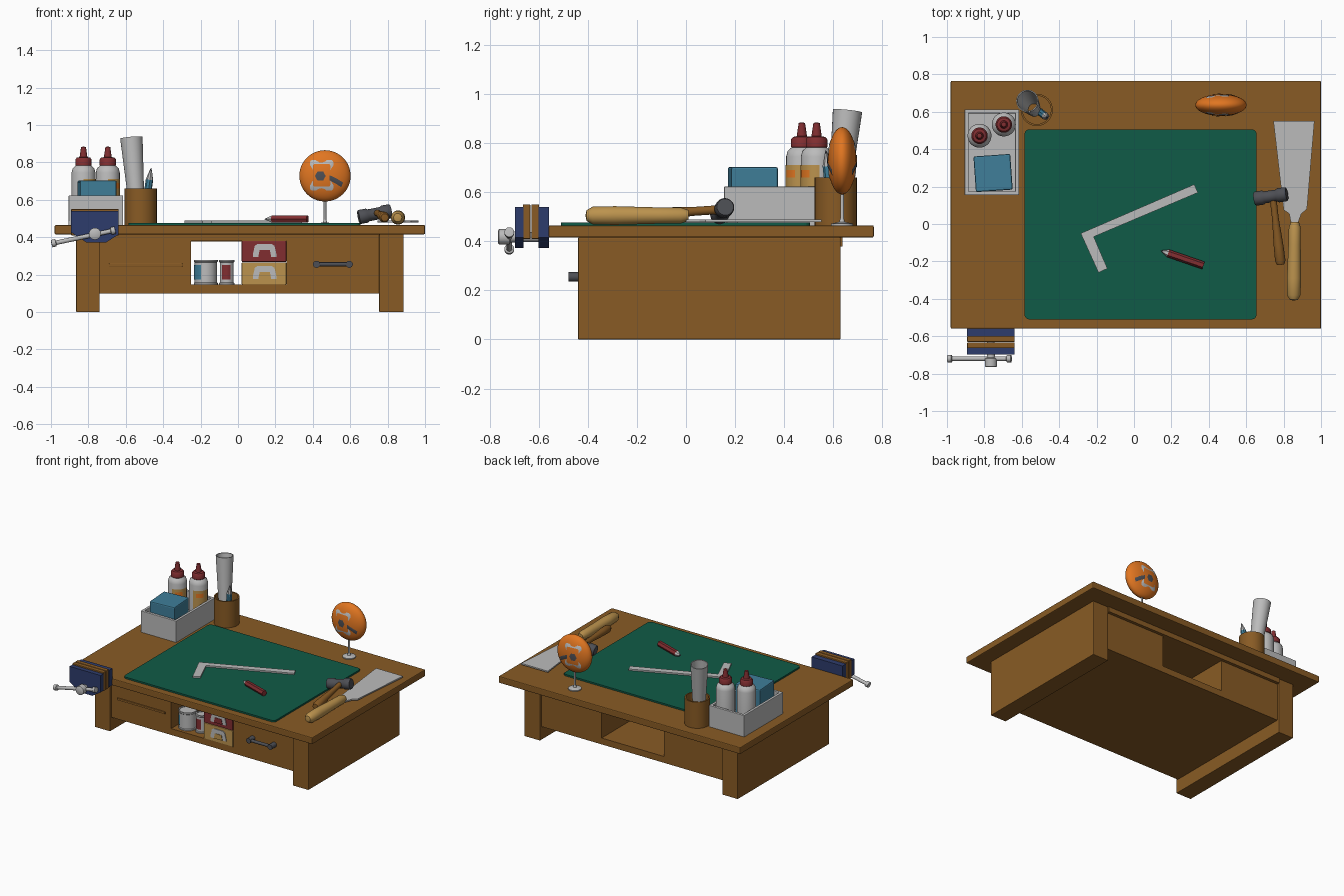
import bpy, bmesh, math
from mathutils import Vector, Matrix

if "Cube" in bpy.data.objects:
    bpy.data.objects.remove(bpy.data.objects["Cube"])

COLORS = {
    "wood": (0.25, 0.105, 0.018), "light_grey": (0.5, 0.5, 0.5), "dark_grey": (0.075, 0.078, 0.09),
    "navy": (0.027, 0.045, 0.15), "orange": (0.75, 0.18, 0.015), "dark_red": (0.22, 0.027, 0.03),
    "tan": (0.5, 0.29, 0.075), "green": (0.005, 0.105, 0.063), "blue": (0.05, 0.21, 0.32)}
MATS = {}
for n, c in COLORS.items():
    MATS[n] = bpy.data.materials.new(n)
    MATS[n].diffuse_color = (*c, 1)


def finish(name, bm, mats, smooth=False, normals=True):
    if normals:
        bmesh.ops.recalc_face_normals(bm, faces=bm.faces)
    me = bpy.data.meshes.new(name)
    bm.to_mesh(me)
    bm.free()
    for m in mats:
        me.materials.append(MATS[m])
    ob = bpy.data.objects.new(name, me)
    bpy.context.collection.objects.link(ob)
    if smooth:
        bpy.ops.object.select_all(action='DESELECT')
        ob.select_set(True)
        bpy.context.view_layer.objects.active = ob
        bpy.ops.object.shade_smooth_by_angle(angle=math.radians(40))
    return ob


def box(name, lo, hi, mat, bevel=0.0, rot=0.0):
    lo, hi = Vector(lo), Vector(hi)
    bm = bmesh.new()
    bmesh.ops.create_cube(bm, size=1, matrix=Matrix.Translation((lo + hi) / 2)
                          @ Matrix.Rotation(rot, 4, 'Z') @ Matrix.Diagonal((*(hi - lo), 1)))
    if bevel:
        bmesh.ops.bevel(bm, geom=bm.edges[:], offset=bevel, segments=2, affect='EDGES', profile=0.5)
    return finish(name, bm, [mat])


def lathe(name, prof, mat, base=(0, 0, 0), axis=(0, 0, 1), segs=28, bands=None, mats=None):
    """Revolve (radius, height) points about an axis; bands = material index per profile step."""
    M = Matrix.Translation(base) @ Vector(axis).to_track_quat('Z', 'Y').to_matrix().to_4x4()
    bm = bmesh.new()
    rings = [[bm.verts.new(M @ Vector((r * math.cos(t), r * math.sin(t), h)))
              for t in (math.tau * i / segs for i in range(segs))] for r, h in prof]
    for k in range(len(prof) - 1):
        for i in range(segs):
            j = (i + 1) % segs
            f = bm.faces.new((rings[k][i], rings[k][j], rings[k + 1][j], rings[k + 1][i]))
            f.material_index = bands[k] if bands else 0
    bmesh.ops.remove_doubles(bm, verts=bm.verts, dist=1e-5)
    return finish(name, bm, mats or [mat], True)


def rod(name, a, b, r, mat, r2=None, segs=20):
    d = Vector(b) - Vector(a)
    r2 = r if r2 is None else r2
    return lathe(name, [(0, 0), (r, 0), (r2, d.length), (0, d.length)], mat, a, d, segs)


def prism(name, pts, z0, z1, mat, M=Matrix()):
    """Extrude a flat outline from z0 to z1 in the space of M."""
    bm = bmesh.new()
    a, b = ([bm.verts.new(M @ Vector((x, y, z))) for x, y in pts] for z in (z0, z1))
    bm.faces.new(a)
    bm.faces.new(b)
    for i in range(len(pts)):
        j = (i + 1) % len(pts)
        bm.faces.new((a[i], a[j], b[j], b[i]))
    return finish(name, bm, [mat])


def rounded(cx, cy, hx, hy, r, n=5):
    return [(cx + sx * (hx - r) + r * math.cos(a0 + math.pi / 2 * i / n),
             cy + sy * (hy - r) + r * math.sin(a0 + math.pi / 2 * i / n))
            for sx, sy, a0 in ((1, 1, 0), (-1, 1, math.pi / 2), (-1, -1, math.pi), (1, -1, 1.5 * math.pi))
            for i in range(n + 1)]


FRONT = Matrix.Rotation(math.pi / 2, 4, 'X')     # outline in x/z, extruded toward -y

# Desk: top, side slabs, body with an open passage
box("table_top", (-0.98, -0.56, 0.415), (1.0, 0.765, 0.465), "wood", 0.006)
box("left_leg", (-0.865, -0.44, 0), (-0.74, 0.63, 0.416), "wood", 0.004)
box("right_leg", (0.755, -0.44, 0), (0.885, 0.63, 0.416), "wood", 0.004)
box("left_drawer_block", (-0.741, -0.425, 0.1), (-0.25, 0.615, 0.416), "wood")
box("right_drawer_block", (0.26, -0.425, 0.1), (0.756, 0.615, 0.416), "wood")
box("shelf_floor", (-0.25, -0.425, 0.1), (0.26, 0.615, 0.147), "wood")
box("shelf_lintel", (-0.25, -0.425, 0.38), (0.26, 0.615, 0.416), "wood")
box("back_rail", (-0.74, 0.61, 0.378), (0.755, 0.637, 0.416), "wood")
box("left_drawer_pull", (-0.69, -0.433, 0.243), (-0.297, -0.42, 0.259), "wood", 0.003)

# Right drawer handle
for i, x in enumerate((0.42, 0.595)):
    rod(f"handle_post_{i}", (x, -0.42, 0.255), (x, -0.478, 0.255), 0.019, "dark_grey")
rod("handle_bar", (0.42, -0.462, 0.255), (0.595, -0.462, 0.255), 0.011, "dark_grey")

# Storage boxes with pale arched label plates
for nm, z0, z1, col in (("upper", 0.268, 0.38, "dark_red"), ("lower", 0.147, 0.265, "tan")):
    box(nm + "_storage_box", (0.02, -0.43, z0), (0.258, 0.0, z1), col, 0.004)
    zc = (z0 + z1) / 2
    prism(nm + "_label", [(0.08, zc - 0.03), (0.205, zc - 0.03), (0.205, zc - 0.012), (0.195, zc + 0.03),
                          (0.18, zc + 0.04), (0.105, zc + 0.04), (0.09, zc + 0.03), (0.08, zc - 0.012)],
          0.425, 0.435, "light_grey", FRONT)
    prism(nm + "_label_slot", [(0.108, zc - 0.03), (0.178, zc - 0.03), (0.17, zc + 0.008), (0.116, zc + 0.008)],
          0.43, 0.438, col, FRONT)


def wrap_patch(name, c, r, a0, a1, z0, z1, mat, n=12):
    """Thin label wrapped on a cylinder, angles in degrees."""
    bm = bmesh.new()
    rows = [[bm.verts.new((c[0] + r * math.cos(t), c[1] + r * math.sin(t), z)) for z in (z0, z1)]
            for t in (math.radians(a0 + (a1 - a0) * i / n) for i in range(n + 1))]
    for p, q in zip(rows, rows[1:]):
        bm.faces.new((p[0], q[0], q[1], p[1]))
    finish(name, bm, [mat], True, False)


# Paint cans on the shelf
for nm, x, y, r, col, a in (("large", -0.172, -0.34, 0.064, "blue", -150), ("small", -0.06, -0.34, 0.041, "dark_red", -95)):
    lathe(nm + "_can", [(0, 0), (r, 0), (r, 0.008), (r - 0.004, 0.012), (r - 0.004, 0.118), (r, 0.122),
                        (r, 0.132), (r - 0.008, 0.132), (r - 0.008, 0.126), (0, 0.126)], "light_grey", (x, y, 0.147))
    wrap_patch(nm + "_can_label", (x, y), r - 0.001, a - 35, a + 35, 0.175, 0.25, col)

# Cutting mat and steel square
prism("cutting_mat", rounded(0.035, -0.002, 0.62, 0.508, 0.025), 0.464, 0.477, "green")
prism("steel_square", [(-0.285, -0.05), (0.322, 0.212), (0.342, 0.168), (-0.215, -0.068), (-0.142, -0.238),
                       (-0.19, -0.26)], 0.476, 0.488, "light_grey")

# Red pencil
pa, pb = Vector((0.14, -0.142, 0.497)), Vector((0.372, -0.222, 0.497))
lathe("red_pencil", [(0, 0), (0.007, 0.014), (0.021, 0.045), (0.021, 0.245), (0, 0.245)], None, pa, pb - pa, 6,
      [0, 1, 2, 2], ["dark_grey", "light_grey", "dark_red"])

# Scraper
prism("scraper_blade", [(0.745, 0.552), (0.965, 0.552), (0.925, 0.08), (0.895, 0.055), (0.875, 0.0),
                        (0.84, 0.0), (0.83, 0.055), (0.8, 0.075)], 0.478, 0.488, "light_grey")
lathe("scraper_handle", [(0, 0), (0.022, 0), (0.032, 0.03), (0.033, 0.12), (0.038, 0.3), (0.036, 0.39),
                         (0.022, 0.415), (0, 0.42)], "tan", (0.86, 0.01, 0.505), (-0.015, -1, 0))

# Hammer
ha, hb = Vector((0.645, 0.135, 0.507)), Vector((0.818, 0.16, 0.54))
lathe("hammer_head", [(0, 0), (0.034, 0), (0.038, 0.006), (0.038, 0.045), (0.032, 0.055), (0.032, 0.12),
                      (0.038, 0.13), (0.038, 0.17), (0.034, 0.177), (0, 0.177)], "dark_grey", ha, hb - ha)
lathe("hammer_handle", [(0, 0), (0.018, 0), (0.018, 0.12), (0.026, 0.27), (0.028, 0.35), (0.02, 0.37), (0, 0.372)],
      "wood", (0.742, 0.15, 0.53), (0.043, -0.37, -0.025))

# Tray
X0, X1, Y0, Y1 = -0.905, -0.615, 0.155, 0.612
box("tray_floor", (X0, Y0, 0.464), (X1, Y1, 0.487), "light_grey")
for nm, lo, hi in (("left", (X0, Y0), (X0 + 0.02, Y1)), ("right", (X1 - 0.02, Y0), (X1, Y1)),
                   ("front", (X0, Y0), (X1, Y0 + 0.02)), ("back", (X0, Y1 - 0.02), (X1, Y1))):
    box(f"tray_{nm}_wall", (*lo, 0.464), (*hi, 0.623), "light_grey", 0.003)

# Sponge block and glue bottles
box("sponge", (-0.852, 0.177, 0.487), (-0.655, 0.368, 0.703), "blue", 0.008, math.radians(4))
for i, (x, y) in enumerate(((-0.826, 0.472), (-0.696, 0.532))):
    lathe(f"glue_bottle_{i}", [(0, 0.485), (0.064, 0.485), (0.064, 0.745), (0.058, 0.768), (0.042, 0.782), (0.044, 0.784),
                               (0.044, 0.815), (0.036, 0.825), (0.021, 0.828), (0.013, 0.882), (0, 0.885)],
          None, (x, y, 0), bands=[0] * 4 + [1] * 6, mats=["light_grey", "dark_red"])
    wrap_patch(f"bottle_label_{i}", (x, y), 0.066, -90, 10, 0.54, 0.71, "tan")
    wrap_patch(f"bottle_label_badge_{i}", (x, y), 0.0675, -70, -25, 0.66, 0.69, "orange")

# Cup with rolled paper and pencil
lathe("cup", [(0, 0), (0.086, 0), (0.086, 0.195), (0.076, 0.195), (0.076, 0.015), (0, 0.015)], "wood",
      (-0.52, 0.61, 0.464), segs=32)
ra, rb = Vector((-0.535, 0.612, 0.485)), Vector((-0.57, 0.658, 0.93))
lathe("rolled_paper", [(0.037, 0), (0.06, 0.45), (0.054, 0.45), (0.031, 0), (0.037, 0)], "light_grey", ra, rb - ra)
lathe("blue_pencil", [(0, 0), (0.02, 0), (0.02, 0.23), (0.006, 0.28), (0, 0.295)], None, (-0.505, 0.6, 0.482),
      (0.04, -0.03, 0.285), 8, [0, 0, 1, 2], ["blue", "light_grey", "dark_grey"])

# Orange sign on a stand
CX, CY, CZ, R, D = 0.465, 0.636, 0.728, 0.137, 0.058
bm = bmesh.new()
bmesh.ops.create_uvsphere(bm, u_segments=48, v_segments=32, radius=1,
                          matrix=Matrix.Translation((CX, CY, CZ)) @ Matrix.Diagonal((R, D, R, 1)))
finish("orange_disc", bm, ["orange"], True)
lathe("sign_stand", [(0, 0), (0.045, 0), (0.045, 0.008), (0.012, 0.015), (0.007, 0.03), (0.007, 0.14), (0, 0.14)],
      "light_grey", (CX, CY, 0.464))


def disc_patch(name, outline, s0, mat):
    """Outline mapped on both faces of the disc; s0 > 0 leaves the middle open."""
    c = sum((Vector(p) for p in outline), Vector((0, 0))) / len(outline)
    bm = bmesh.new()
    for side in (-1, 1):
        rings = []
        for k in range(5):
            s = s0 + (1 - s0) * k / 4
            ring = []
            for p in outline:
                q = c + (Vector(p) - c) * s
                h = math.sqrt(max(0, 1 - ((q.x - CX) ** 2 + (q.y - CZ) ** 2) / R ** 2))
                ring.append(bm.verts.new((q.x, CY + side * (D * h + 0.003), q.y)))
            rings.append(ring)
        for a, b in zip(rings, rings[1:]):
            for i in range(len(a)):
                j = (i + 1) % len(a)
                quad = (a[i], b[i], b[j], a[j])
                bm.faces.new(quad if side < 0 else quad[::-1])
    bmesh.ops.remove_doubles(bm, verts=bm.verts, dist=1e-5)
    finish(name, bm, [mat], True, False)


disc_patch("sign_frame", rounded(0.447, 0.731, 0.063, 0.082, 0.015), 0.74, "light_grey")
disc_patch("sign_blob", [(0.44 + 0.029 * math.cos(i * math.tau / 6), 0.727 + 0.029 * math.sin(i * math.tau / 6))
                         for i in range(6)], 0.0, "dark_grey")
disc_patch("sign_slash", [(0.488, 0.732), (0.488, 0.705), (0.552, 0.668), (0.562, 0.692), (0.525, 0.715)], 0.0, "dark_grey")

# Vise: metal and wooden jaws, screw and bar
jaw = [(-0.892, 0.54), (-0.638, 0.54), (-0.638, 0.415), (-0.705, 0.372), (-0.81, 0.372), (-0.892, 0.425)]
prism("vise_inner_jaw", jaw, 0.558, 0.6, "navy", FRONT)
prism("vise_outer_jaw", jaw, 0.663, 0.697, "navy", FRONT)
box("vise_inner_pad", (-0.892, -0.63, 0.41), (-0.638, -0.599, 0.55), "wood", 0.003)
box("vise_outer_pad", (-0.892, -0.664, 0.41), (-0.638, -0.634, 0.55), "wood", 0.003)
rod("vise_screw", (-0.765, -0.56, 0.418), (-0.765, -0.7, 0.418), 0.02, "light_grey")
lathe("vise_hub", [(0, 0), (0.022, 0), (0.022, 0.02), (0.032, 0.024), (0.032, 0.066), (0.026, 0.07), (0, 0.07)],
      "light_grey", (-0.765, -0.695, 0.418), (0, -1, 0))
ba, bb = Vector((-0.998, -0.72, 0.365)), Vector((-0.655, -0.72, 0.438))
L = (bb - ba).length
lathe("vise_bar", [(0, 0), (0.02, 0.002), (0.02, 0.024), (0.012, 0.027), (0.012, L - 0.027), (0.02, L - 0.024),
                   (0.02, L - 0.002), (0, L)], "light_grey", ba, bb - ba)

for m in bpy.data.materials:
    if m.users and not m.is_grease_pencil:
        m.use_nodes = True
        m.node_tree.nodes["Principled BSDF"].inputs["Base Color"].default_value = m.diffuse_color
